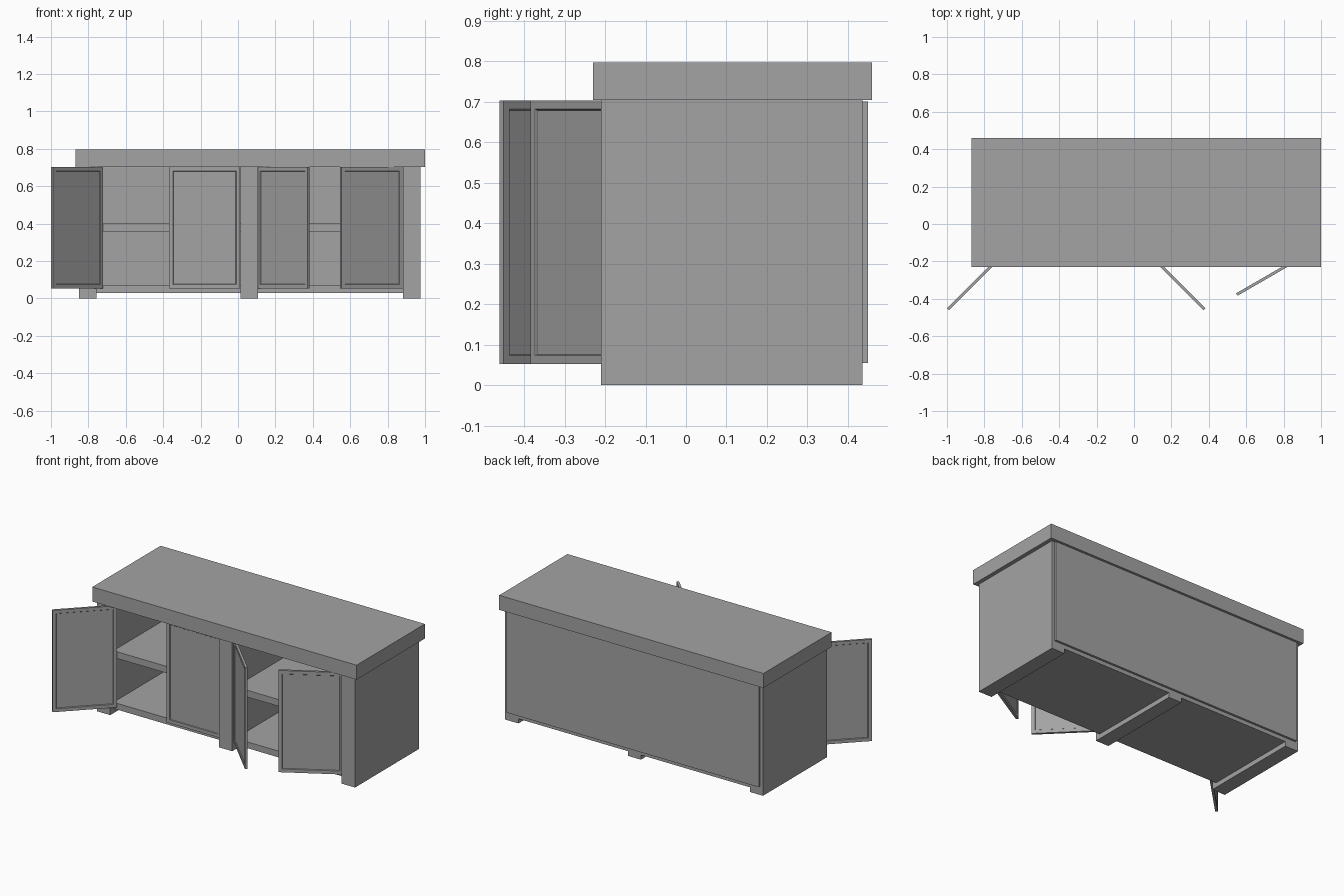
import bpy, bmesh
from math import radians
from mathutils import Matrix

cube = bpy.data.objects.get("Cube")
if cube:
    bpy.data.objects.remove(cube, do_unlink=True)

grey = bpy.data.materials.new("plain_grey")
grey.use_nodes = True
tone = (0.37, 0.37, 0.37, 1)
grey.diffuse_color = tone
grey.node_tree.nodes["Principled BSDF"].inputs["Base Color"].default_value = tone


def box_mesh(x, y, z):
    """bmesh box spanning the given (min, max) ranges"""
    bm = bmesh.new()
    bmesh.ops.create_cube(bm, size=1)
    for v in bm.verts:
        v.co = [r[0] + (c + 0.5) * (r[1] - r[0]) for c, r in zip(v.co, (x, y, z))]
    return bm


def finish(name, bm):
    mesh = bpy.data.meshes.new(name)
    bm.to_mesh(mesh)
    bm.free()
    mesh.materials.append(grey)
    ob = bpy.data.objects.new(name, mesh)
    bpy.context.scene.collection.objects.link(ob)
    return ob


def box(name, x, y, z):
    return finish(name, box_mesh(x, y, z))


COUNTER_Z = 0.704
FRONT, BACK = -0.21, 0.436
DOOR_W, DOOR_T = 0.38, 0.015
HINGE_Y = -0.187

# Worktop
box("worktop", (-0.87, 1.0), (-0.23, 0.46), (COUNTER_Z, 0.797))

# Upright panels that reach the floor
uprights = {"right_side": (-0.85, -0.757), "divider": (0.014, 0.106), "left_side": (0.881, 0.975)}
for name, x in uprights.items():
    box(name, x, (FRONT, BACK), (0, COUNTER_Z))

# Floor and middle shelf in each compartment
for side, x in (("right", (-0.757, 0.014)), ("left", (0.106, 0.881))):
    box(side + "_floor", x, (-0.178, BACK), (0.03, 0.07))
    box(side + "_shelf", x, (-0.178, BACK), (0.357, 0.4))

# Back panel
box("back_panel", (-0.83, 0.955), (BACK, 0.45), (0.055, 0.7))


def door(name, hinge_x, side, angle):
    """Door with a shallow panel on both faces; side is its direction from the hinge"""
    x = sorted((0, side * DOOR_W))
    bm = box_mesh(x, (-DOOR_T / 2, DOOR_T / 2), (0.052, 0.703))
    bm.normal_update()
    faces = [f for f in bm.faces if abs(f.normal.y) > 0.9]
    bmesh.ops.inset_individual(bm, faces=faces, thickness=0.03)
    bmesh.ops.inset_individual(bm, faces=faces, thickness=0.004, depth=-0.004)
    bm.transform(Matrix.Translation((hinge_x, HINGE_Y, 0)) @ Matrix.Rotation(radians(angle), 4, "Z"))
    finish(name, bm)


# Doors, three of them ajar
door("far_right_door", -0.726, 1, -135)
door("closed_door", 0.012, -1, 0)
door("inner_left_door", 0.109, 1, -45)
door("far_left_door", 0.879, -1, 30)
